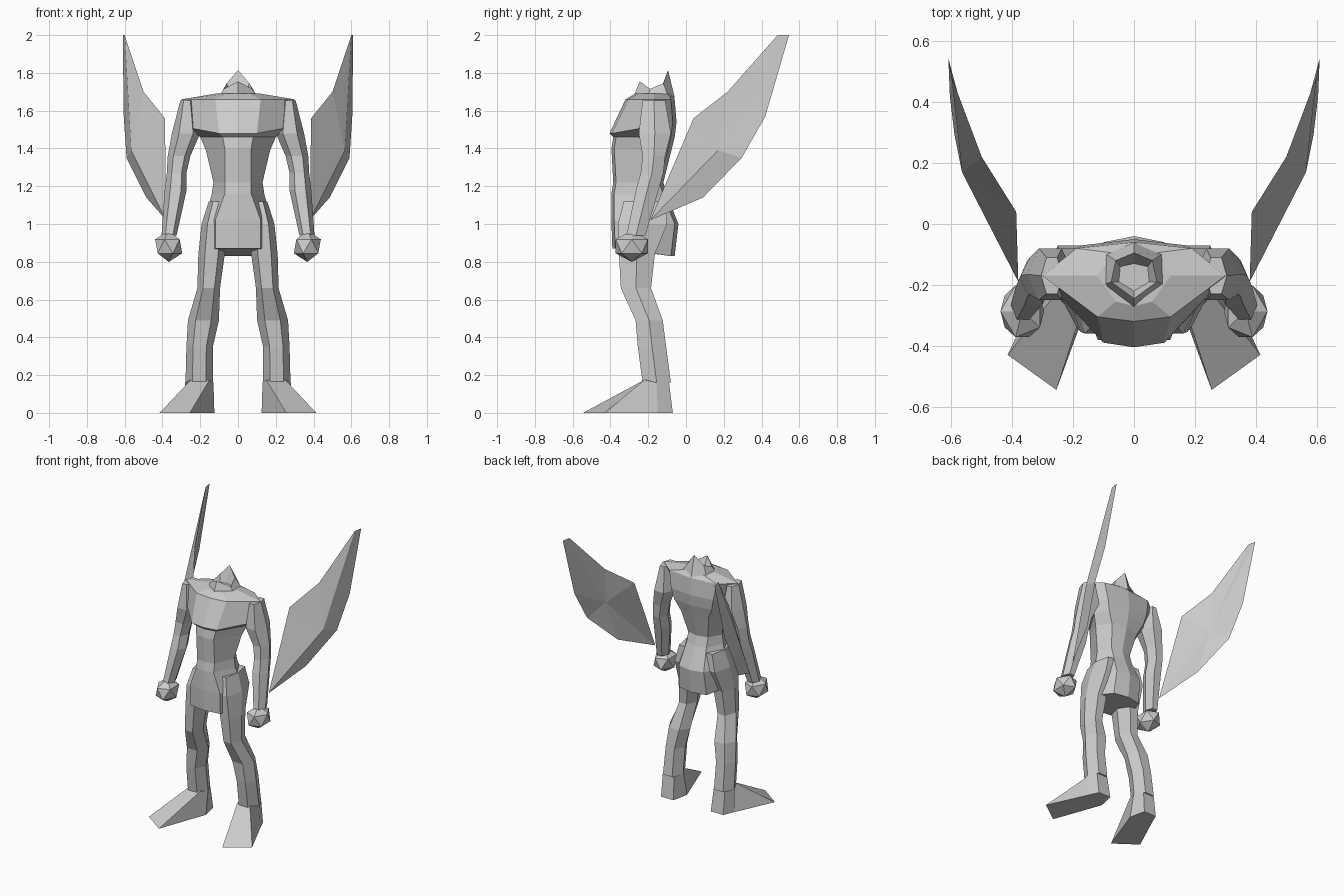
import bpy, bmesh, math
from mathutils import Matrix


def finish(name, bm, mirror=False):
    bmesh.ops.recalc_face_normals(bm, faces=bm.faces[:])
    mesh = bpy.data.meshes.new(name)
    bm.to_mesh(mesh)
    bm.free()
    ob = bpy.data.objects.new(name, mesh)
    bpy.context.collection.objects.link(ob)
    if mirror:
        m = ob.modifiers.new("Mirror", 'MIRROR')
        m.use_mirror_merge = False
    return ob


def loft(name, rings, mirror=False):
    """Skin equal-length closed rings and cap both ends."""
    bm = bmesh.new()
    vs = [[bm.verts.new(p) for p in r] for r in rings]
    n = len(vs[0])
    for a, b in zip(vs, vs[1:]):
        for i in range(n):
            j = (i + 1) % n
            bm.faces.new((a[i], a[j], b[j], b[i]))
    bm.faces.new(vs[0])
    bm.faces.new(vs[-1])
    return finish(name, bm, mirror)


def whole(half):
    """Complete a half ring that runs from front centre to back centre."""
    return half + [(-x, y, z) for x, y, z in half[-2:0:-1]]


def torso_ring(zf, zb, w, ys, yf, yb, wf, wb):
    return whole([(0, yf, zf), (wf, yf + .015, zf), (w, ys, (zf + zb) / 2),
                  (wb, yb - .02, zb), (0, yb, zb)])


def limb(name, rows):
    """Six-sided tube from (z, cx, cy, rx, ry) rows, mirrored."""
    rings = []
    for z, cx, cy, rx, ry in rows:
        rings.append([(cx + rx * math.cos(math.pi * k / 3),
                       cy + ry / .866 * math.sin(math.pi * k / 3), z)
                      for k in range(6)])
    return loft(name, rings, True)


# Torso: skirt hem, hips, waist, overhanging chest, shoulders
loft("torso", [torso_ring(*r) for r in (
    (.87, .83, .165, -.21, -.39, -.06, .12, .11),
    (1.02, 1.0, .18, -.20, -.395, -.04, .12, .10),
    (1.16, 1.15, .14, -.23, -.395, -.10, .07, .08),
    (1.22, 1.22, .13, -.23, -.385, -.12, .07, .08),
    (1.40, 1.38, .17, -.20, -.395, -.08, .07, .11),
    (1.46, 1.46, .20, -.18, -.385, -.06, .08, .15),
    (1.48, 1.54, .26, -.22, -.405, -.05, .10, .17),
    (1.66, 1.66, .30, -.17, -.32, -.06, .12, .19),
    (1.69, 1.69, .12, -.17, -.27, -.075, .06, .07),
)])

# Hollow spiked collar
loft("collar", [whole(r) for r in (
    [(0, -.28, 1.67), (.10, -.20, 1.68), (.09, -.10, 1.69), (0, -.06, 1.67)],
    [(0, -.245, 1.755), (.075, -.19, 1.715), (.06, -.12, 1.745), (0, -.095, 1.815)],
    [(0, -.22, 1.695), (.05, -.19, 1.695), (.045, -.14, 1.695), (0, -.13, 1.695)],
)])

# Arms and fists
limb("arm", [
    (1.655, .27, -.17, .035, .06), (1.48, .275, -.165, .075, .085),
    (1.36, .312, -.17, .06, .06), (1.27, .325, -.18, .052, .06),
    (1.18, .33, -.205, .058, .06), (.94, .365, -.265, .04, .05)])
bm = bmesh.new()
bmesh.ops.create_icosphere(bm, subdivisions=1, radius=1,
                           matrix=Matrix.Translation((.367, -.287, .882))
                           @ Matrix.Diagonal((.08, .1, .083, 1)))
finish("fist", bm, True)

# Legs and splayed wedge feet
limb("leg", [
    (1.12, .11, -.22, .045, .11), (1.0, .13, -.23, .063, .13),
    (.84, .14, -.26, .07, .095), (.66, .155, -.265, .06, .08),
    (.49, .183, -.195, .082, .072), (.35, .203, -.18, .07, .075),
    (.16, .205, -.155, .073, .075)])
loft("foot", [
    [(.15, -.22, .175), (.25, -.22, .175), (.28, -.155, .16),
     (.25, -.09, .16), (.16, -.09, .16), (.13, -.16, .16)],
    [(.255, -.545, 0), (.415, -.43, 0), (.285, -.15, 0),
     (.25, -.07, 0), (.15, -.07, 0), (.125, -.19, 0)]], True)

# Blade wings: outline fanned to a ridge point on each side
outline = [(.38, -.19, 1.02), (.387, .04, 1.56), (.50, .22, 1.70),
           (.60, .485, 2.0), (.61, .545, 2.0), (.605, .42, 1.57),
           (.59, .295, 1.35), (.485, .09, 1.14)]
bm = bmesh.new()
edge = [bm.verts.new(p) for p in outline]
for tip in ((.565, .17, 1.39), (.515, .19, 1.44)):
    c = bm.verts.new(tip)
    for i in range(len(edge)):
        bm.faces.new((edge[i], edge[(i + 1) % len(edge)], c))
finish("wing", bm, True)
